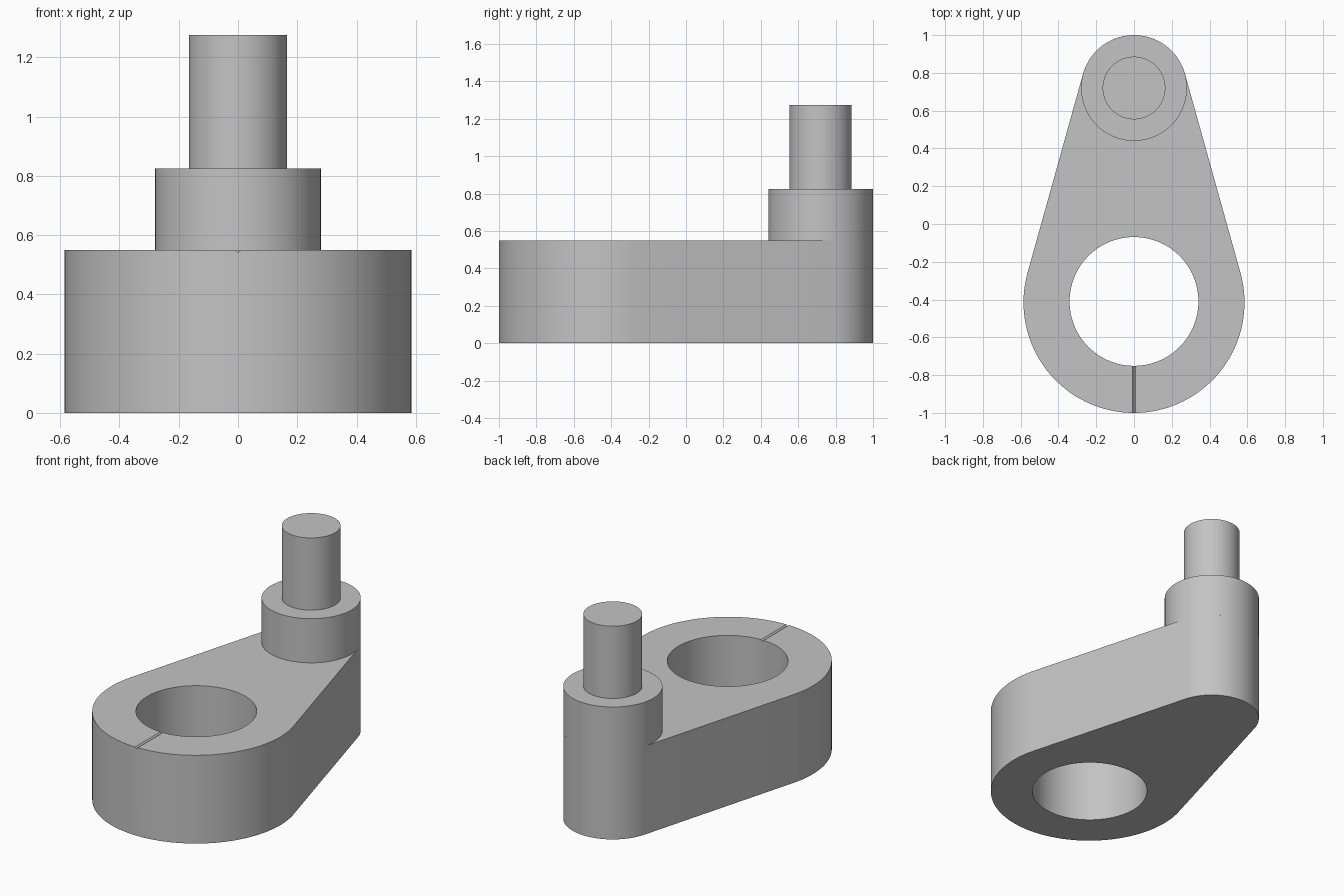
import bpy, bmesh, math

cube = bpy.data.objects.get("Cube")
if cube:
    bpy.data.objects.remove(cube, do_unlink=True)

# Main dimensions
BIG_R, BIG_Y = 0.585, -0.415
SMALL_R, SMALL_Y = 0.28, 0.72
BORE_R, PIN_R = 0.341, 0.166
ARM_TOP, BOSS_TOP, PIN_TOP = 0.55, 0.825, 1.275
GROOVE = 0.009

steel = bpy.data.materials.new("plain grey")
steel.use_nodes = True
grey = (0.55, 0.55, 0.55, 1)
steel.diffuse_color = grey
steel.node_tree.nodes["Principled BSDF"].inputs["Base Color"].default_value = grey


def arc(radius, cy, start, end, steps):
    """Points along an arc centred on x = 0."""
    angles = [start + (end - start) * i / steps for i in range(steps + 1)]
    return [(radius * math.cos(a), cy + radius * math.sin(a)) for a in angles]


def prism(name, points, direction):
    """Closed outline of 3D points extruded along a direction."""
    bm = bmesh.new()
    face = bm.faces.new([bm.verts.new(p) for p in points])
    new = bmesh.ops.extrude_face_region(bm, geom=[face])["geom"]
    verts = [v for v in new if isinstance(v, bmesh.types.BMVert)]
    bmesh.ops.translate(bm, verts=verts, vec=direction)
    bmesh.ops.recalc_face_normals(bm, faces=bm.faces)
    mesh = bpy.data.meshes.new(name)
    bm.to_mesh(mesh)
    bm.free()
    mesh.materials.append(steel)
    obj = bpy.data.objects.new(name, mesh)
    bpy.context.collection.objects.link(obj)
    return obj


def cylinder(name, radius, cy, bottom, top):
    ring = arc(radius, cy, 0, math.tau, 96)[:-1]
    return prism(name, [(x, y, bottom) for x, y in ring], (0, 0, top - bottom))


def cut(obj, cutter):
    """Subtract the cutter, then discard it."""
    cutter.hide_render = True
    mod = obj.modifiers.new("cut", "BOOLEAN")
    mod.operation, mod.solver, mod.object = "DIFFERENCE", "EXACT", cutter
    bpy.context.view_layer.objects.active = obj
    bpy.ops.object.modifier_apply(modifier=mod.name)
    bpy.data.objects.remove(cutter, do_unlink=True)


# Tapered arm: two arcs joined by their common tangents
tilt = math.asin((BIG_R - SMALL_R) / (SMALL_Y - BIG_Y))
outline = arc(SMALL_R, SMALL_Y, tilt, math.pi - tilt, 48)
outline += arc(BIG_R, BIG_Y, math.pi - tilt, math.tau + tilt, 72)
arm = prism("crank_arm", [(x, y, 0) for x, y in outline], (0, 0, ARM_TOP))

# Shaft bore and the fine V-shaped index groove
cut(arm, cylinder("bore_cutter", BORE_R, BIG_Y + 0.005, -0.1, ARM_TOP + 0.1))
vee = [(-2 * GROOVE, -1.1, ARM_TOP + GROOVE),
       (2 * GROOVE, -1.1, ARM_TOP + GROOVE),
       (0, -1.1, ARM_TOP - GROOVE)]
cut(arm, prism("groove_cutter", vee, (0, 0.6, 0)))

# Raised boss and crank pin
boss = cylinder("boss", SMALL_R, SMALL_Y, ARM_TOP, BOSS_TOP)
pin = cylinder("crank_pin", PIN_R, SMALL_Y, BOSS_TOP, PIN_TOP)

# Smooth curved walls, crisp rims
bpy.ops.object.select_all(action="DESELECT")
for part in (arm, boss, pin):
    part.select_set(True)
bpy.context.view_layer.objects.active = arm
bpy.ops.object.shade_smooth_by_angle(angle=math.radians(30))
